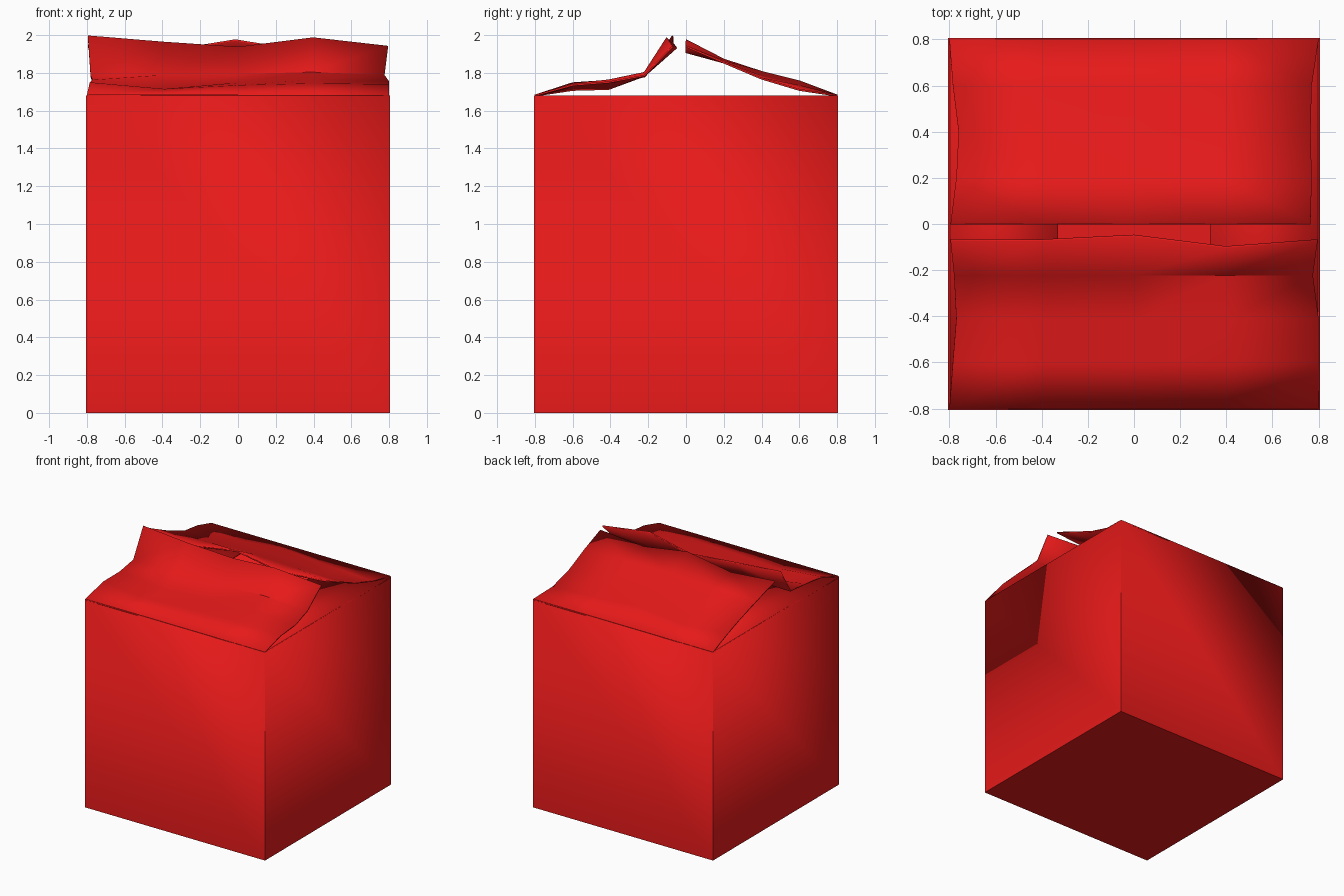
import bpy, bmesh

if "Cube" in bpy.data.objects:
    bpy.data.objects.remove(bpy.data.objects["Cube"])

H = 0.805      # half width of the box
TOP = 1.68     # rim height
T = 0.01       # board thickness
XS = (-1, -0.5, 0, 0.5, 1)

mat = bpy.data.materials.new("red_board")
mat.diffuse_color = (0.8, 0.01, 0.01, 1)
mat.use_nodes = True
mat.node_tree.nodes["Principled BSDF"].inputs["Base Color"].default_value = mat.diffuse_color


def finish(bm, name, offset):
    bmesh.ops.recalc_face_normals(bm, faces=bm.faces)
    me = bpy.data.meshes.new(name)
    bm.to_mesh(me)
    bm.free()
    ob = bpy.data.objects.new(name, me)
    bpy.context.collection.objects.link(ob)
    me.materials.append(mat)
    mod = ob.modifiers.new("thickness", 'SOLIDIFY')
    mod.thickness = T
    mod.offset = offset
    bpy.ops.object.select_all(action='DESELECT')
    bpy.context.view_layer.objects.active = ob
    ob.select_set(True)
    bpy.ops.object.shade_smooth_by_angle()
    return ob


def flap(name, rows):
    """Bent sheet; each row = (y, left x, right x, five heights, y shifts)."""
    bm = bmesh.new()
    grid = []
    for y, xl, xr, zs, dys in rows:
        grid.append([bm.verts.new((xl + (xr - xl) * (s + 1) / 2, y + d, z))
                     for s, z, d in zip(XS, zs, dys)])
    for a, b in zip(grid, grid[1:]):
        for i in range(len(XS) - 1):
            bm.faces.new((a[i], a[i + 1], b[i + 1], b[i]))
    return finish(bm, name, 0)


# Open-topped box
bm = bmesh.new()
bmesh.ops.create_cube(bm, size=1)
for v in bm.verts:
    v.co = (v.co.x * 2 * H, v.co.y * 2 * H, (v.co.z + 0.5) * TOP)
top = max(bm.faces, key=lambda f: f.calc_center_median().z)
bmesh.ops.recalc_face_normals(bm, faces=bm.faces)
bmesh.ops.delete(bm, geom=[top], context='FACES_ONLY')
finish(bm, "box_body", -1)

# Flat side flaps folded in under the large ones
for side, name in ((-1, "left_flap"), (1, "right_flap")):
    bm = bmesh.new()
    z = TOP - T / 2
    bm.faces.new([bm.verts.new(p) for p in (
        (side * H, -H, z), (side * 0.33, -H, z),
        (side * 0.33, H, z), (side * H, H, z))])
    finish(bm, name, 0)

flat = (0,) * 5
# Front flap, curling up towards its free edge
flap("front_flap", [
    (-0.80, -0.80, 0.80, (1.68,) * 5, flat),
    (-0.60, -0.785, 0.80, (1.745, 1.71, 1.73, 1.74, 1.735), flat),
    (-0.41, -0.77, 0.80, (1.758, 1.715, 1.745, 1.76, 1.75), flat),
    (-0.22, -0.78, 0.775, (1.78, 1.785, 1.79, 1.80, 1.785), flat),
    (-0.07, -0.795, 0.795, (1.995, 1.962, 1.935, 1.985, 1.94),
     (0, 0, 0.02, -0.03, 0)),
])
# Back flap, rising more evenly
flap("back_flap", [
    (0.80, -0.80, 0.80, (1.68,) * 5, flat),
    (0.60, -0.785, 0.77, (1.74, 1.72, 1.755, 1.73, 1.71), flat),
    (0.40, -0.76, 0.765, (1.78, 1.79, 1.805, 1.78, 1.77), flat),
    (0.20, -0.77, 0.77, (1.855, 1.86, 1.87, 1.86, 1.855), flat),
    (0.00, -0.795, 0.765, (1.945, 1.91, 1.973, 1.91, 1.94), flat),
])
